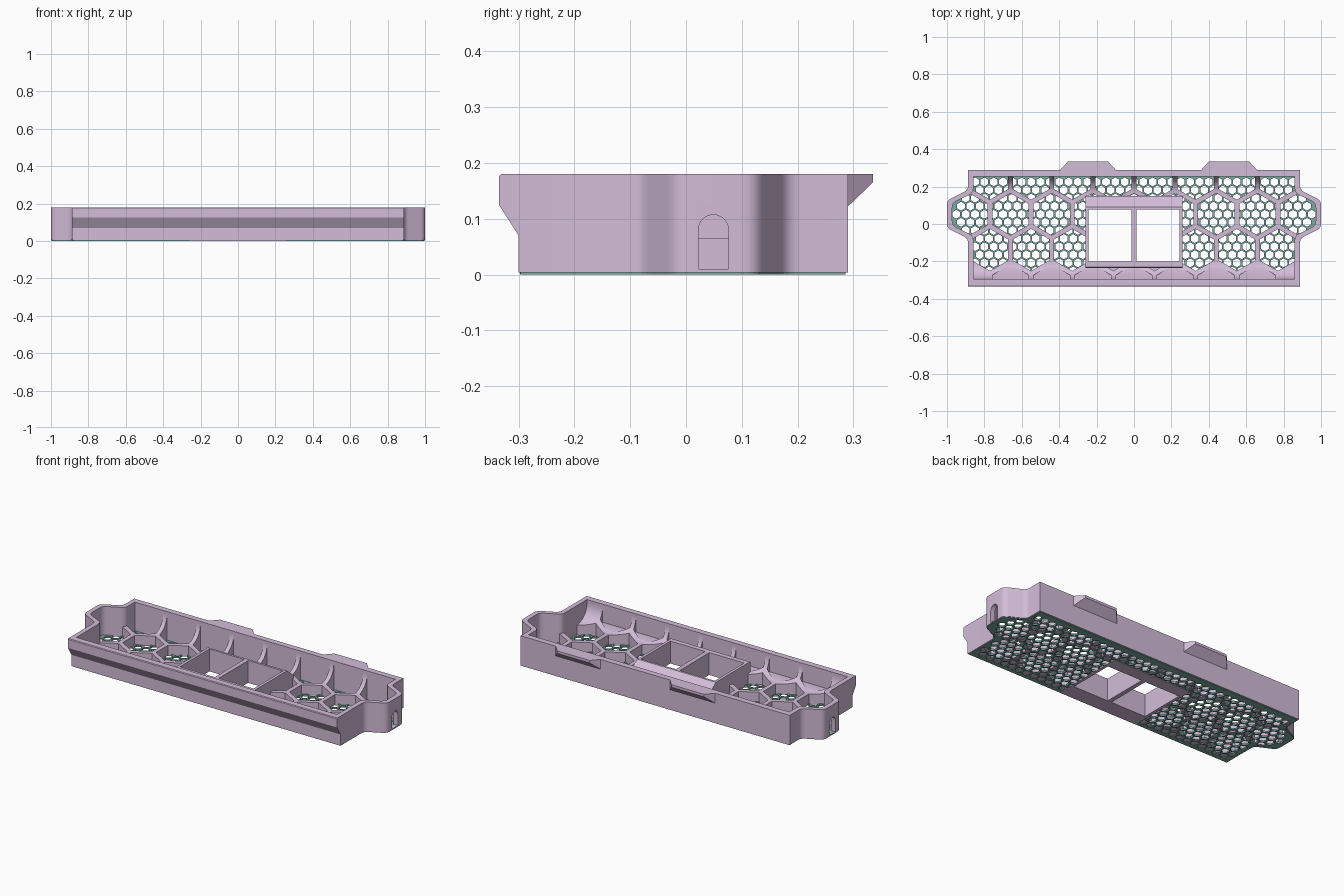
import bpy, bmesh, math
from mathutils import Vector

if "Cube" in bpy.data.objects:
    bpy.data.objects.remove(bpy.data.objects["Cube"])


def material(name, rgb):
    m = bpy.data.materials.new(name)
    m.use_nodes = True
    m.diffuse_color = (*rgb, 1)
    m.node_tree.nodes["Principled BSDF"].inputs["Base Color"].default_value = (*rgb, 1)
    return m


mauve = material("mauve", (0.65, 0.505, 0.69))
teal = material("grey teal", (0.2, 0.4, 0.35))


def add_prism(bm, points, direction):
    """Extrude a closed outline of 3D points along a direction."""
    face = bm.faces.new([bm.verts.new(p) for p in points])
    ext = bmesh.ops.extrude_face_region(bm, geom=[face])
    moved = [v for v in ext["geom"] if isinstance(v, bmesh.types.BMVert)]
    bmesh.ops.translate(bm, vec=direction, verts=moved)


def finish(name, bm, mat):
    bmesh.ops.recalc_face_normals(bm, faces=bm.faces[:])
    me = bpy.data.meshes.new(name)
    bm.to_mesh(me)
    bm.free()
    me.materials.append(mat)
    ob = bpy.data.objects.new(name, me)
    bpy.context.scene.collection.objects.link(ob)
    return ob


def prisms(name, outlines, z0, z1, mat=mauve):
    bm = bmesh.new()
    for o in outlines:
        add_prism(bm, [(x, y, z0) for x, y in o], (0, 0, z1 - z0))
    return finish(name, bm, mat)


def along_x(name, profile, x0, x1):
    bm = bmesh.new()
    add_prism(bm, [(x0, y, z) for y, z in profile], (x1 - x0, 0, 0))
    return finish(name, bm, mauve)


def activate(ob):
    bpy.ops.object.select_all(action="DESELECT")
    ob.select_set(True)
    bpy.context.view_layer.objects.active = ob


def cut(ob, *cutters):
    activate(ob)
    for c in cutters:
        c.hide_render = True
        mod = ob.modifiers.new("cut", "BOOLEAN")
        mod.operation = "DIFFERENCE"
        mod.solver = "EXACT"
        mod.object = c
        bpy.ops.object.modifier_apply(modifier=mod.name)


def smooth(ob):
    activate(ob)
    bpy.ops.object.shade_smooth_by_angle(angle=math.radians(35))


def hexagon(cx, cy, apothem):
    r = apothem / math.cos(math.pi / 6)
    return [(cx + r * math.cos(math.radians(a)), cy + r * math.sin(math.radians(a)))
            for a in range(30, 390, 60)]


def rect(x0, x1, y0, y1):
    return [(x0, y0), (x1, y0), (x1, y1), (x0, y1)]


EAR_Y = 0.052


def tray_outline(inset, front, back):
    """Long rectangle with a half-hexagon ear at each end, ear corners rounded."""
    x, tip = 0.887 - inset, 1.0 - inset
    half, root = 0.074 - inset * 0.5, 0.13 - inset * 0.55
    right = [((x, front), 0), ((x, EAR_Y - root), 0.025), ((tip, EAR_Y - half), 0.025),
             ((tip, EAR_Y + half), 0.025), ((x, EAR_Y + root), 0.025), ((x, back), 0)]
    ring = right + [((-p[0], p[1]), r) for p, r in reversed(right)]
    out = []
    for i, (p, r) in enumerate(ring):
        p = Vector(p)
        if not r:
            out.append(tuple(p))
            continue
        a = p + (Vector(ring[i - 1][0]) - p).normalized() * r
        b = p + (Vector(ring[(i + 1) % len(ring)][0]) - p).normalized() * r
        for t in (0, 0.25, 0.5, 0.75, 1):
            out.append(tuple(a * (1 - t) ** 2 + p * 2 * t * (1 - t) + b * t * t))
    return out


TOP, BASE, PLATE, RIB = 0.18, 0.004, 0.01, 0.065
FRONT, BACK = -0.295, 0.255
inner = tray_outline(0.028, FRONT, BACK)

# Cutters: large honeycomb cells, end slots, centre openings
PITCH = 0.22
ROW = PITCH * math.sqrt(3) / 2
cells = prisms("cell_cutter", [
    hexagon((i + 0.5 * (r % 2)) * PITCH, EAR_Y + r * ROW, 0.097)
    for r in (-1, 0, 1) for i in range(-5, 5 + (r == 0))], -0.05, 0.3)
front_cells = prisms("front_cell_cutter", [
    hexagon(i * PITCH, EAR_Y - 2 * ROW, 0.097) for i in range(-3, 4)], 0.072, 0.3)
arch = [(0.022, PLATE), (0.076, PLATE)] + [
    (0.049 + 0.027 * math.cos(math.pi * k / 12), 0.08 + 0.027 * math.sin(math.pi * k / 12))
    for k in range(13)]
slots = [along_x("slot_cutter", arch, s * 0.94, s * 1.06) for s in (-1, 1)]
openings = prisms("opening_cutter", [rect(-0.243, -0.013, -0.2, 0.077),
                                     rect(0.013, 0.243, -0.2, 0.077)], -0.05, 0.3)
box_space = prisms("box_cutter", [rect(-0.26, 0.26, -0.235, 0.15)], -0.05, 0.3)
base_outline = rect(-0.26, 0.26, -0.297, 0.15)
base_space = prisms("base_cutter", [base_outline], -0.05, 0.05)

# Outer wall with ears
wall = prisms("outer_wall", [tray_outline(0, -0.3, 0.29)], BASE, TOP)
cavity = prisms("cavity_cutter", [inner], -0.05, 0.3)
cut(wall, cavity, *slots)
smooth(wall)

# Front lip
along_x("front_lip", [(FRONT, TOP), (-0.331, TOP), (-0.335, 0.176), (-0.335, 0.125),
                      (-0.3, 0.07), (FRONT, 0.07)], -0.887, 0.887)

# Honeycomb ribs on the floor
ribs = prisms("honeycomb_ribs", [inner], BASE, RIB)
cut(ribs, cells, box_space)

# Coved fillets rising from the ribs to the front and back walls
R = 0.095
for name, y, s in (("front_cove", FRONT, 1), ("back_cove", BACK, -1)):
    arc = [(y + s * R * (1 - math.cos(a)), RIB + R * (1 - math.sin(a)))
           for a in (math.pi / 2 * k / 12 for k in range(13))]
    cove = along_x(name, [(y, RIB)] + arc, -0.86, 0.86)
    cut(cove, cells, front_cells, box_space)
    smooth(cove)

# Centre frame with two square openings, its back falling away in a slope
frame = along_x("centre_frame", [(-0.235, PLATE), (0.15, PLATE), (0.15, 0.085), (0.14, 0.094),
                                 (0.09, 0.133), (-0.23, 0.133), (-0.235, 0.128)], -0.26, 0.26)
frame_base = prisms("frame_base", [base_outline], 0, PLATE)
cut(frame, openings)
cut(frame_base, openings)

# Back clips, tapered towards the tip
for name, cx in (("right_clip", -0.246), ("left_clip", 0.508)):
    bm = bmesh.new()
    for y, w, low in ((0.288, 0.15, 0.12), (0.335, 0.107, 0.165)):
        for x in (-w, w):
            for z in (low, TOP):
                bm.verts.new((cx + x, y, z))
    bmesh.ops.convex_hull(bm, input=bm.verts[:])
    bmesh.ops.dissolve_limit(bm, angle_limit=0.01, verts=bm.verts[:], edges=bm.edges[:])
    finish(name, bm, mauve)

# Fine mesh plate under the tray
plate = prisms("mesh_plate", [tray_outline(0.004, -0.296, 0.286)], 0, PLATE, teal)
FINE = 0.05
holes = []
for r in range(-8, 6):
    for i in range(-20, 21):
        x = (i + 0.5 * (r % 2)) * FINE
        y = EAR_Y + r * FINE * math.sqrt(3) / 2
        in_body = abs(x) < 0.862 and -0.265 < y < 0.262
        in_ear = abs(x) < 0.972 and abs(y - EAR_Y) < 0.11 - max(0, abs(x) - 0.87) * 0.5
        in_frame = abs(x) < 0.24 and y < 0.13
        if (in_body or in_ear) and not in_frame:
            holes.append(hexagon(x, y, 0.0205))
fine = prisms("mesh_cutter", holes, -0.05, 0.05)
cut(plate, fine, base_space)

# Remove the cutters
for c in (cells, front_cells, openings, box_space, base_space, cavity, fine, *slots):
    bpy.data.objects.remove(c)
